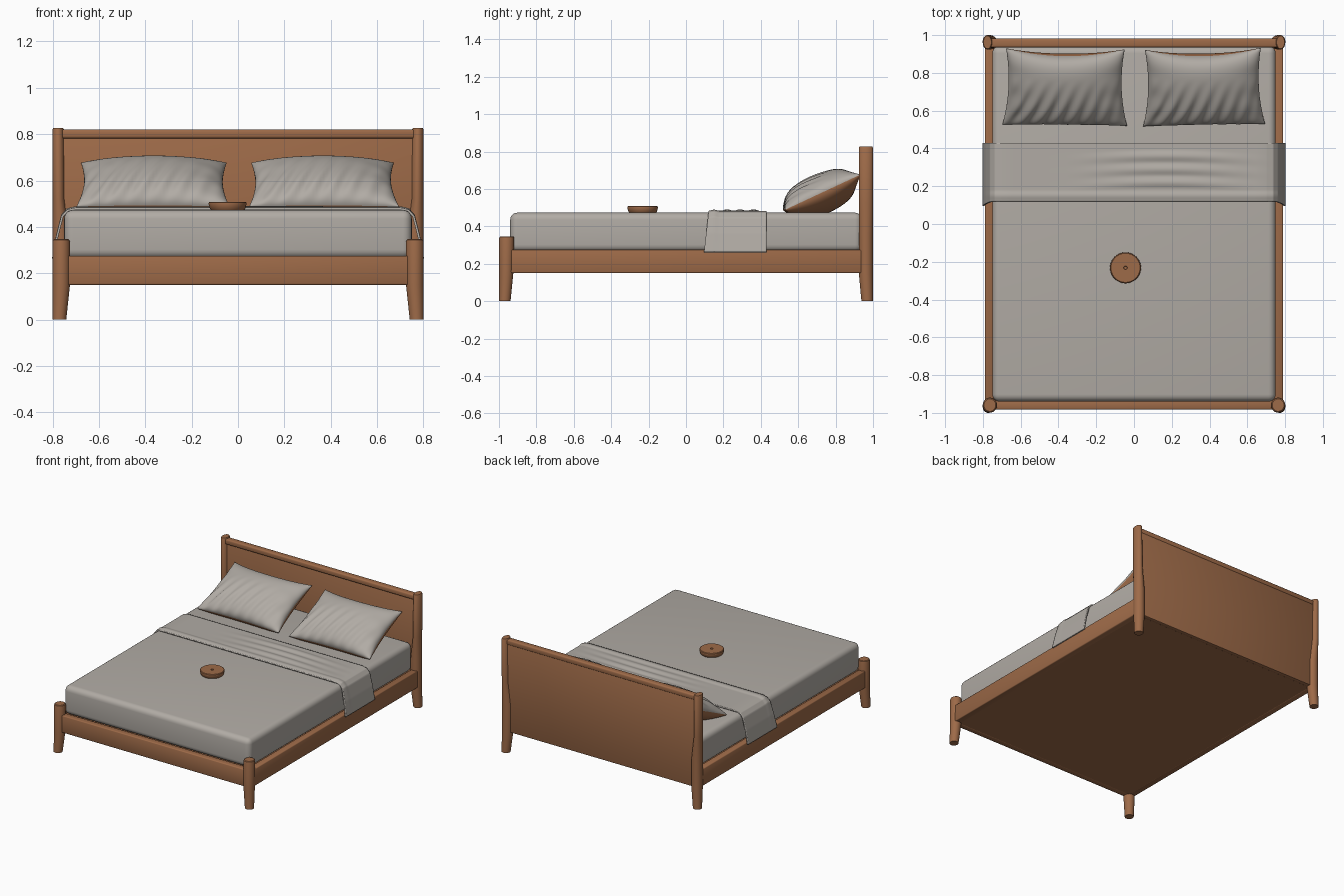
import bpy, bmesh, math
from mathutils import Matrix, Vector

cube = bpy.data.objects.get("Cube")
if cube:
    bpy.data.objects.remove(cube, do_unlink=True)


def material(name, rgb):
    m = bpy.data.materials.new(name)
    m.use_nodes = True
    m.diffuse_color = (*rgb, 1)
    m.node_tree.nodes["Principled BSDF"].inputs["Base Color"].default_value = (*rgb, 1)
    return m


WOOD = material("warm_wood", (0.34, 0.145, 0.065))
LINEN = material("grey_linen", (0.44, 0.41, 0.375))


def finish(name, bm, mats, angle=35):
    me = bpy.data.meshes.new(name)
    bm.to_mesh(me)
    bm.free()
    for m in mats:
        me.materials.append(m)
    ob = bpy.data.objects.new(name, me)
    bpy.context.collection.objects.link(ob)
    bpy.ops.object.select_all(action="DESELECT")
    ob.select_set(True)
    bpy.context.view_layer.objects.active = ob
    bpy.ops.object.shade_smooth_by_angle(angle=math.radians(angle))
    return ob


def box(name, lo, hi, mat, bevel=0.006, segments=2):
    lo, hi = Vector(lo), Vector(hi)
    bm = bmesh.new()
    bmesh.ops.create_cube(bm, size=1)
    for v in bm.verts:
        v.co = (lo + hi) / 2 + v.co * (hi - lo)
    if bevel:
        bmesh.ops.bevel(bm, geom=bm.edges[:], offset=bevel, segments=segments,
                        profile=0.5, affect="EDGES")
    return finish(name, bm, [mat], 50)


def loft(name, sections, mat, sides=28):
    """Stack of ellipses given as (z, centre x, radius x, centre y, radius y)."""
    bm = bmesh.new()
    rings = []
    for z, cx, rx, cy, ry in sections:
        rings.append([bm.verts.new((cx + rx * math.cos(a), cy + ry * math.sin(a), z))
                      for a in (math.tau * i / sides for i in range(sides))])
    for a, b in zip(rings, rings[1:]):
        for i in range(sides):
            j = (i + 1) % sides
            bm.faces.new((a[i], a[j], b[j], b[i]))
    bm.faces.new(rings[0][::-1])
    bm.faces.new(rings[-1])
    bmesh.ops.recalc_face_normals(bm, faces=bm.faces[:])
    return finish(name, bm, [mat])


# Legs and headboard posts
FRONT = [(0, 0.771, 0.030, -0.969, 0.031), (0.15, 0.763, 0.038, -0.961, 0.038),
         (0.335, 0.763, 0.038, -0.959, 0.040), (0.343, 0.763, 0.036, -0.959, 0.038),
         (0.347, 0.763, 0.031, -0.959, 0.033)]
BACK = [(0, 0.771, 0.030, 0.969, 0.031), (0.15, 0.763, 0.038, 0.962, 0.038),
        (0.34, 0.763, 0.038, 0.962, 0.038), (0.42, 0.768, 0.033, 0.962, 0.038),
        (0.52, 0.774, 0.026, 0.962, 0.038), (0.82, 0.776, 0.025, 0.962, 0.038),
        (0.827, 0.776, 0.021, 0.962, 0.034)]
for side, s in (("left", 1), ("right", -1)):
    for label, rows in (("front_leg", FRONT), ("headboard_post", BACK)):
        loft(f"{label}_{side}", [(z, s * cx, rx, cy, ry) for z, cx, rx, cy, ry in rows], WOOD)
    x0, x1 = sorted((s * 0.742, s * 0.79))
    box(f"side_rail_{side}", (x0, -0.95, 0.15), (x1, 0.95, 0.275), WOOD)

# Frame and headboard
box("front_rail", (-0.76, -0.982, 0.15), (0.76, -0.935, 0.275), WOOD)
box("base_panel", (-0.78, -0.97, 0.151), (0.78, 0.96, 0.262), WOOD, 0)
box("headboard_panel", (-0.765, 0.948, 0.15), (0.765, 0.978, 0.80), WOOD, 0.003)
box("headboard_top_rail", (-0.765, 0.935, 0.782), (0.765, 0.981, 0.82), WOOD, 0.010, 3)

# Mattress
box("mattress", (-0.75, -0.94, 0.264), (0.75, 0.942, 0.473), LINEN, 0.038, 5)


# Folded blanket draped over both sides
def drape(s):
    """Cross-section point at parameter s in 0..1, from centre to hem."""
    path = [(0, 0.478), (0.70, 0.478), (0.735, 0.470), (0.758, 0.445), (0.780, 0.36), (0.798, 0.262)]
    t = s * (len(path) - 1)
    i = min(int(t), len(path) - 2)
    f = t - i
    return [a + (b - a) * f for a, b in zip(path[i], path[i + 1])]


def smooth_bump(x, a, b):
    t = max(0, min(1, (x - a) / (b - a)))
    return math.sin(math.pi * t) ** 2


bm = bmesh.new()
bmesh.ops.create_grid(bm, x_segments=120, y_segments=48, size=1)
for v in bm.verts:
    u, w = v.co.x, v.co.y
    x, z = drape(abs(u))
    y = 0.275 + 0.155 * w
    hang = max(0, 0.47 - z) / 0.21
    y += 0.012 * hang * w - 0.012 * hang
    px = math.copysign(x, u)
    folds = sum(smooth_bump(y + 0.09 * (px - 0.15) ** 2, c - 0.035, c + 0.035)
                for c in (0.22, 0.29, 0.36))
    z += 0.008 * folds * smooth_bump(px, -0.4, 0.76)
    z += 0.006 * smooth_bump(y, 0.12, 0.18) * (1 - hang)
    v.co = (px, y, z)
blanket = finish("folded_blanket", bm, [LINEN], 60)
mod = blanket.modifiers.new("thickness", "SOLIDIFY")
mod.thickness = 0.010
mod.offset = 0


# Pillows: pinched cushions with linen fronts and wood-coloured backs
def pillow(name, cx, half_width, turn):
    bm = bmesh.new()
    place = (Matrix.Translation((cx, 0.725, 0.582)) @ Matrix.Rotation(math.radians(turn), 4, "Z")
             @ Matrix.Rotation(math.radians(25), 4, "X"))
    for index, depth in ((0, 0.098), (1, -0.115)):
        made = bmesh.ops.create_grid(bm, x_segments=64, y_segments=44, size=1)["verts"]
        for v in made:
            # cluster rows near the seam for a round edge
            u, w = (math.sin(c * math.pi / 2) for c in v.co.xy)
            edge = max(0, (1 - u * u) * (1 - w * w))
            pinch = 0.19 if w > 0 else 0.05
            x = u * half_width * (1 - 0.07 * (1 - w * w)) * (1 - 0.025 * w)
            y = w * 0.223 * (1 - pinch * (1 - u * u) * w * w)
            z = depth * edge ** 0.45
            if index == 0:
                low = max(0, min(1, 0.35 - w))
                z += 0.012 * low * edge ** 0.5 * math.sin(24 * u - 7 * w) * (1 - 0.5 * u)
                z += 0.005 * edge ** 0.5 * math.sin(11 * w) * u ** 4
            v.co = place @ Vector((x, y, z))
        faces = {f for v in made for f in v.link_faces}
        for f in faces:
            f.material_index = index
        if index:
            bmesh.ops.reverse_faces(bm, faces=list(faces))
    bmesh.ops.remove_doubles(bm, verts=bm.verts[:], dist=0.0002)
    return finish(name, bm, [LINEN, WOOD], 70)


pillow("pillow_right", -0.365, 0.322, -0.5)
pillow("pillow_left", 0.368, 0.315, 1)

# Round wooden tray with a small centre dimple
PROFILE = [(0.001, 0.470), (0.068, 0.470), (0.076, 0.478), (0.082, 0.499), (0.081, 0.505),
           (0.077, 0.508), (0.010, 0.508), (0.008, 0.500), (0.001, 0.500)]
loft("round_tray", [(z, -0.045, r, -0.232, r) for r, z in PROFILE], WOOD, 40)
